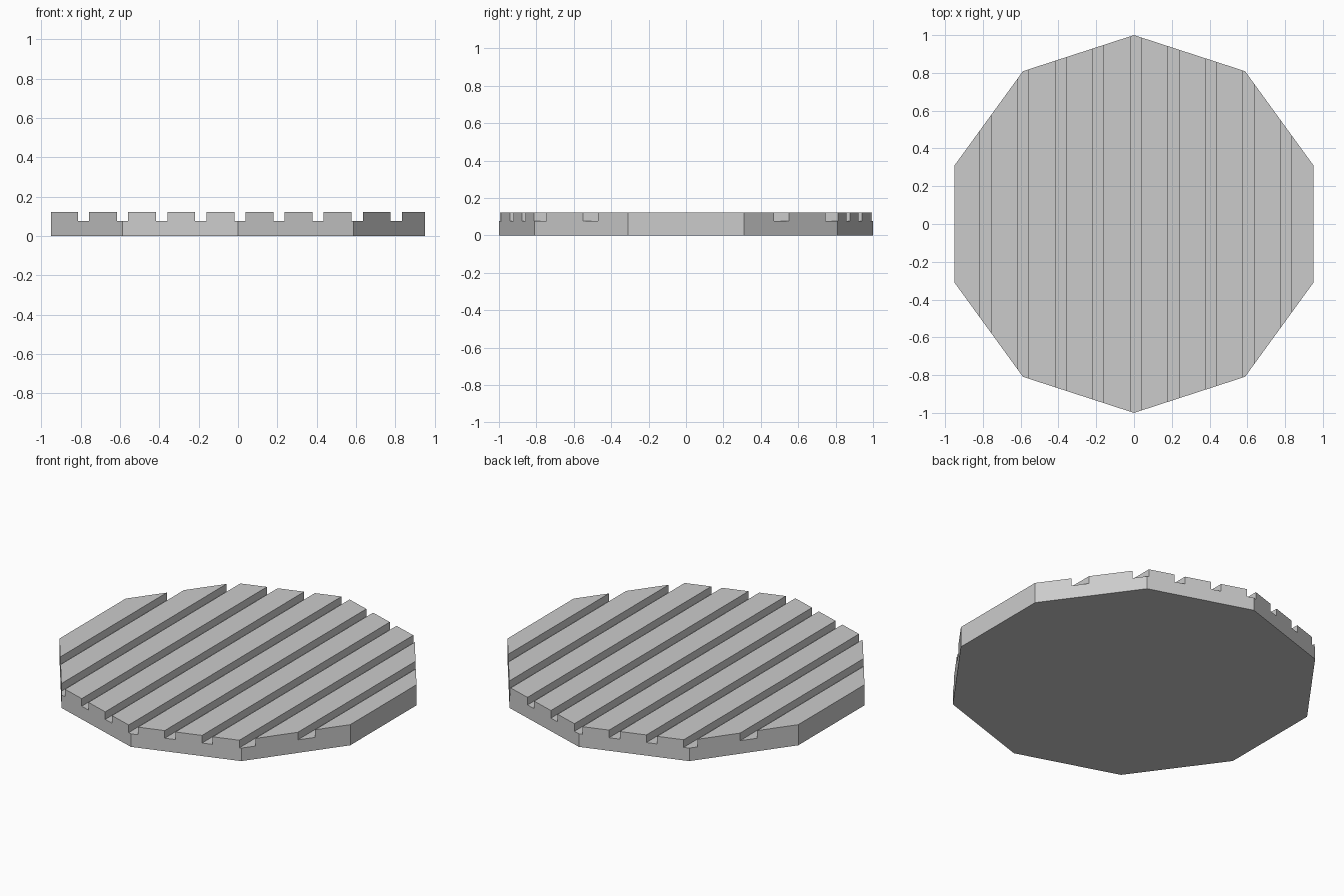
import bpy, bmesh
from math import pi
from mathutils import Matrix

if "Cube" in bpy.data.objects:
    bpy.data.objects.remove(bpy.data.objects["Cube"])

HEIGHT = 0.122
FLOOR = 0.077          # groove floor height
FIRST, PITCH, WIDTH, COUNT = -0.814, 0.1988, 0.057, 9


def make_object(name, bm):
    bmesh.ops.recalc_face_normals(bm, faces=bm.faces[:])
    mesh = bpy.data.meshes.new(name)
    bm.to_mesh(mesh)
    bm.free()
    obj = bpy.data.objects.new(name, mesh)
    bpy.context.collection.objects.link(obj)
    return obj


# Ten-sided slab with corners at front and back
bm = bmesh.new()
bmesh.ops.create_cone(
    bm, cap_ends=True, segments=10, radius1=1, radius2=1, depth=HEIGHT,
    matrix=Matrix.Translation((0, 0, HEIGHT / 2)) @ Matrix.Rotation(pi / 2, 4, 'Z'))
# make sure a corner points along y
top = max(bm.verts, key=lambda v: v.co.y)
if abs(top.co.x) > 0.01:
    bmesh.ops.rotate(bm, verts=bm.verts[:], matrix=Matrix.Rotation(pi / 10, 3, 'Z'))
slab = make_object("grooved_disc", bm)

# Evenly spaced bars that cut the grooves
bm = bmesh.new()
for i in range(COUNT):
    x = FIRST + i * PITCH + WIDTH / 2
    bmesh.ops.create_cube(
        bm, size=1,
        matrix=Matrix.Translation((x, 0, FLOOR + 0.1)) @ Matrix.Diagonal((WIDTH, 2.4, 0.2, 1)))
cutter = make_object("groove_cutter", bm)
cutter.hide_render = True

# Cut the grooves, then discard the bars
mod = slab.modifiers.new("grooves", 'BOOLEAN')
mod.operation = 'DIFFERENCE'
mod.solver = 'EXACT'
mod.object = cutter
bpy.context.view_layer.objects.active = slab
slab.select_set(True)
bpy.ops.object.modifier_apply(modifier=mod.name)
bpy.data.objects.remove(cutter)
